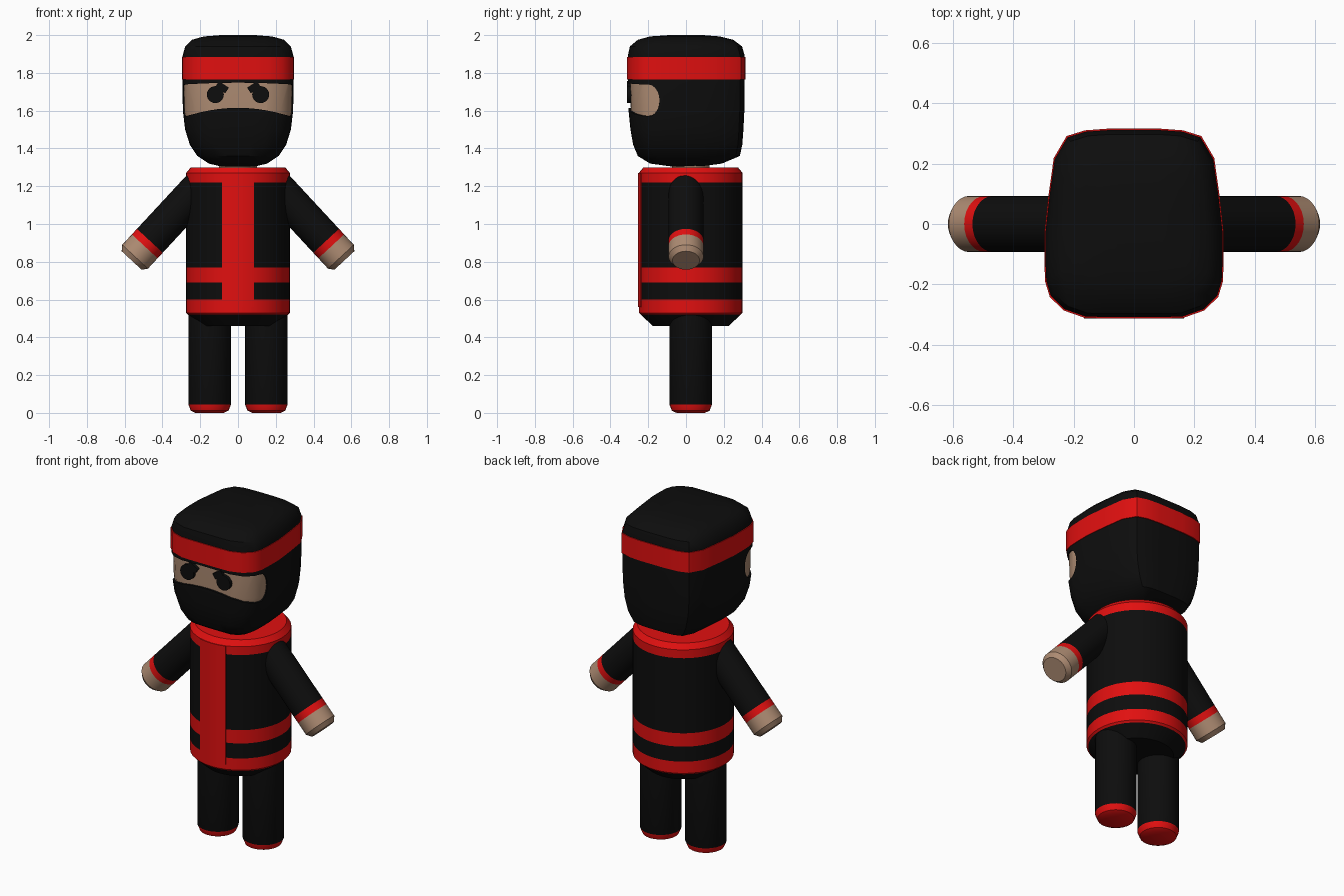
import bpy, bmesh, math
from mathutils import Vector, Matrix

if "Cube" in bpy.data.objects:
    bpy.data.objects.remove(bpy.data.objects["Cube"])


def material(name, color):
    m = bpy.data.materials.new(name)
    m.diffuse_color = (*color, 1)
    m.use_nodes = True
    m.node_tree.nodes["Principled BSDF"].inputs["Base Color"].default_value = m.diffuse_color
    return m


BLACK = material("black cloth", (0.004, 0.004, 0.004))
RED = material("red cloth", (0.75, 0.005, 0.005))
SKIN = material("skin", (0.42, 0.26, 0.17))
CY = 0.025  # body axis is slightly behind the origin


def activate(ob):
    bpy.ops.object.select_all(action='DESELECT')
    ob.select_set(True)
    bpy.context.view_layer.objects.active = ob


def smooth(ob, angle=35):
    activate(ob)
    bpy.ops.object.shade_smooth_by_angle(angle=math.radians(angle))


def loft(name, rings, mats):
    """Skin closed rings into a capped solid; mats holds one material per segment."""
    bm = bmesh.new()
    slots = list(dict.fromkeys(mats))
    rows = [[bm.verts.new(p) for p in ring] for ring in rings]
    n = len(rows[0])
    for a, b, m in zip(rows, rows[1:], mats):
        for i in range(n):
            j = (i + 1) % n
            bm.faces.new((a[i], a[j], b[j], b[i])).material_index = slots.index(m)
    bm.faces.new(rows[0][::-1]).material_index = slots.index(mats[0])
    bm.faces.new(rows[-1]).material_index = slots.index(mats[-1])
    bmesh.ops.recalc_face_normals(bm, faces=bm.faces)
    me = bpy.data.meshes.new(name)
    bm.to_mesh(me)
    bm.free()
    for m in slots:
        me.materials.append(m)
    ob = bpy.data.objects.new(name, me)
    bpy.context.collection.objects.link(ob)
    smooth(ob)
    return ob


def lathe(name, profile, mats, mat=Matrix(), sides=32):
    return loft(name, [[mat @ Vector((r * math.cos(2 * math.pi * i / sides),
                                      r * math.sin(2 * math.pi * i / sides), z))
                        for i in range(sides)] for r, z in profile], mats)


def apply_modifier(ob, kind, **props):
    mod = ob.modifiers.new(kind.lower(), kind)
    for k, v in props.items():
        setattr(mod, k, v)
    activate(ob)
    bpy.ops.object.modifier_apply(modifier=mod.name)


def mirror(ob):
    apply_modifier(ob, 'MIRROR', use_mirror_merge=False)


# Head outline seen from above (right half, back to front)
HALF = [(0.08, 0.318), (0.16, 0.312), (0.22, 0.293), (0.262, 0.22), (0.28, 0.09),
        (0.293, -0.03), (0.293, -0.12), (0.29, -0.19), (0.275, -0.24), (0.23, -0.285),
        (0.16, -0.31), (0.08, -0.312)]
OUTLINE = [(0, 0.318)] + HALF + [(0, -0.312)] + [(-x, y) for x, y in HALF[::-1]]


def head_ring(z, hx, yf, yb):
    return [(x * hx / 0.293, yf + (y + 0.312) / 0.63 * (yb - yf), z) for x, y in OUTLINE]


# Head sections: height, half width, front, back
HEAD = [(1.305, 0.09, -0.08, 0.08), (1.32, 0.155, -0.19, 0.19), (1.36, 0.215, -0.255, 0.285),
        (1.42, 0.255, -0.28, 0.298), (1.50, 0.28, -0.294, 0.304), (1.60, 0.292, -0.304, 0.309),
        (1.74, 0.294, -0.308, 0.311), (1.89, 0.293, -0.308, 0.311), (1.94, 0.28, -0.297, 0.297),
        (1.975, 0.245, -0.255, 0.25), (1.993, 0.18, -0.19, 0.18), (2.0, 0.09, -0.09, 0.09)]
hood = loft("hood", [head_ring(*h) for h in HEAD], [BLACK] * 11)
face = loft("face", [head_ring(z, a - 0.006, f + 0.012, b - 0.012) for z, a, f, b in HEAD[1:-1]],
            [SKIN] * 9)

# Eye opening: rounded side profile swept across, lower edge dipping to the sides
sections = []
for i in range(17):
    x = -0.4 + 0.05 * i
    k = min(1, abs(x) / 0.29) ** 2
    lo, hi = 1.615 - 0.05 * k, 1.748 - 0.01 * k
    mid, h = (lo + hi) / 2, (hi - lo) / 2
    arc = [(x, -0.20 + 0.06 * math.cos(a), mid + h * math.sin(a))
           for a in (math.pi * (j / 10 - 0.5) for j in range(11))]
    sections.append([(x, -0.45, lo)] + arc + [(x, -0.45, hi)])
cutter = loft("eye_opening_cutter", sections, [BLACK] * 16)
cutter.data.materials.clear()
for ob, op in ((hood, 'DIFFERENCE'), (face, 'INTERSECT')):
    apply_modifier(ob, 'BOOLEAN', operation=op, object=cutter, solver='EXACT')
    smooth(ob)
    mat = BLACK if ob is hood else SKIN
    ob.data.materials.clear()
    ob.data.materials.append(mat)
    for p in ob.data.polygons:
        p.material_index = 0
bpy.data.objects.remove(cutter)

# Headband
loft("headband", [head_ring(z, 0.297, -0.313, 0.316) for z in (1.765, 1.885)], [RED])

# Eyes and slanted brows
eye_mat = Matrix.Translation((0.12, -0.285, 1.685)) @ Matrix.Rotation(math.pi / 2, 4, 'X')
mirror(lathe("eyes", [(0.045, -0.02), (0.045, 0.027)], [BLACK], eye_mat, 24))
a, b = Vector((0.058, 0, 1.707)), Vector((0.11, 0, 1.742))
side = Vector((-(b - a).z, 0, (b - a).x)).normalized() * 0.017
mirror(loft("brows", [[p + Vector((0, y, 0)) for p in (a - side, b - side, b + side, a + side)]
                      for y in (-0.28, -0.313)], [BLACK]))

# Neck
body = Matrix.Translation((0, CY, 0))
lathe("neck", [(0.1, 1.27), (0.1, 1.37)], [SKIN], body, 24)

# Tunic: hips, hem, belt bands and collar
lathe("tunic", [(0.2, 0.46), (0.265, 0.52), (0.275, 0.53), (0.275, 0.60), (0.275, 0.69),
                (0.275, 0.77), (0.275, 1.22), (0.275, 1.27), (0.25, 1.30)],
      [BLACK, RED, RED, BLACK, RED, BLACK, RED, RED], body, 40)

# Front stripe wrapping the tunic
sections = []
for i in range(9):
    x = -0.085 + 0.17 * i / 8
    y = lambda r: CY - math.sqrt(r * r - x * x)
    sections.append([(x, y(0.279), 0.56), (x, y(0.279), 1.27), (x, y(0.26), 1.27), (x, y(0.26), 0.56)])
loft("front_stripe", sections, [RED] * 8)

# Legs with red soles
mirror(lathe("legs", [(0.075, 0), (0.1, 0.012), (0.113, 0.045), (0.113, 0.53)], [RED, RED, BLACK],
             Matrix.Translation((0.15, CY, 0)), 28))

# Arms: sleeve, red cuff, hand
shoulder = Vector((0.181, 0, 1.219))
axis = Vector((0.68, 0, -0.733))
arm_mat = Matrix.Translation(shoulder) @ axis.to_track_quat('Z', 'Y').to_matrix().to_4x4()
mirror(lathe("arms", [(0.093, 0), (0.093, 0.42), (0.093, 0.46), (0.093, 0.535), (0.072, 0.562)],
             [BLACK, RED, SKIN, SKIN], arm_mat, 28))
